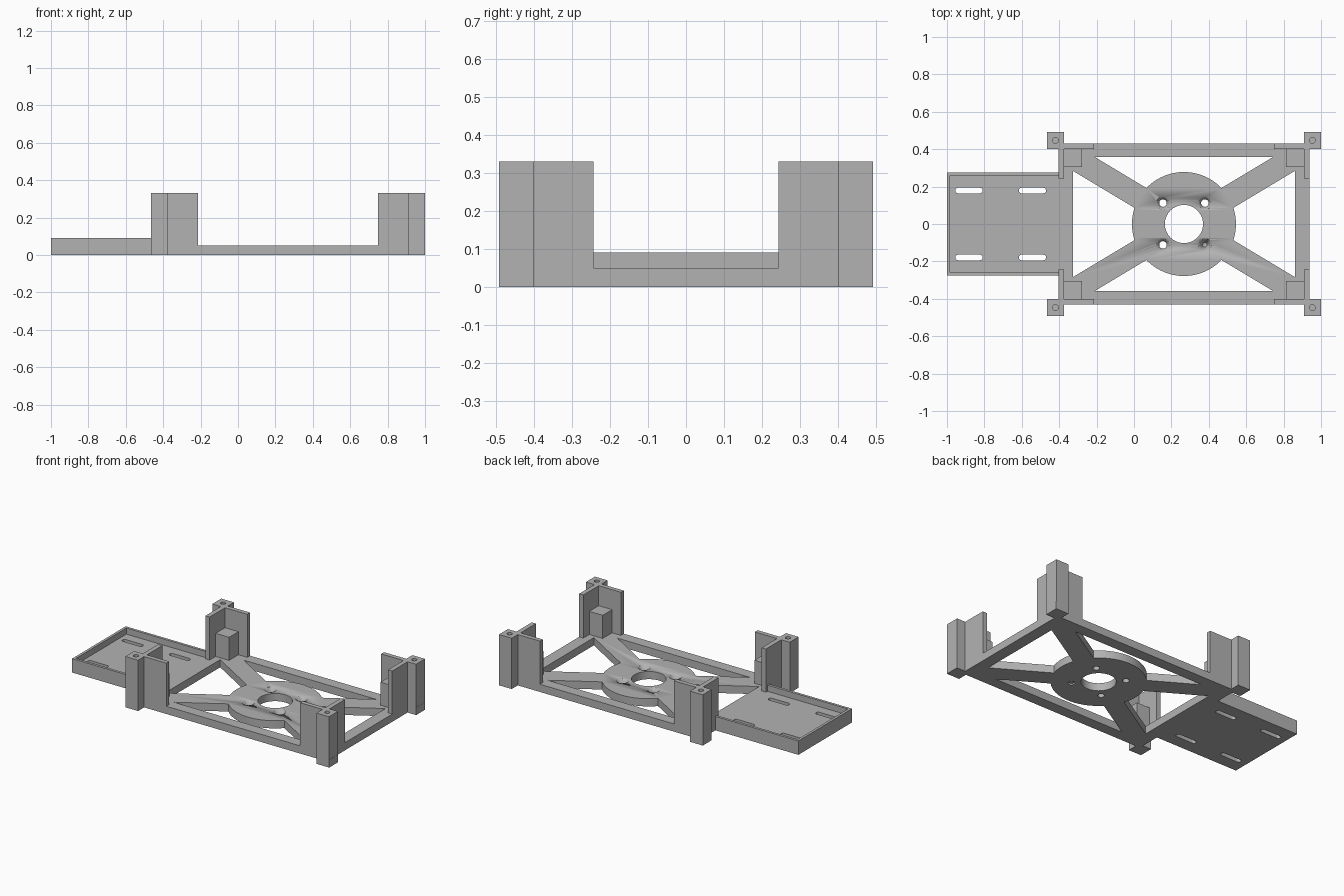
import bpy, bmesh
from math import sin, cos, pi, asin, atan2, radians
from mathutils import Matrix

cube = bpy.data.objects.get("Cube")
if cube:
    bpy.data.objects.remove(cube)

grey = bpy.data.materials.new("plain grey")
grey.use_nodes = True
grey.diffuse_color = (0.45, 0.45, 0.45, 1)
grey.node_tree.nodes["Principled BSDF"].inputs["Base Color"].default_value = grey.diffuse_color

CX = 0.267                      # centre of the frame
FLOOR, RIM, TOP = 0.05, 0.09, 0.33


def finish(name, mesh):
    mesh.materials.clear()
    mesh.materials.append(grey)
    mesh.shade_smooth()
    mesh.set_sharp_from_angle(angle=radians(30))
    ob = bpy.data.objects.new(name, mesh)
    bpy.context.collection.objects.link(ob)
    return ob


def extrude_profile(name, loops, z0, z1):
    """Solid from an outline; further loops inside it become holes."""
    curve = bpy.data.curves.new(name, 'CURVE')
    curve.dimensions = '2D'
    curve.fill_mode = 'BOTH'
    curve.extrude = (z1 - z0) / 2
    for loop in loops:
        sp = curve.splines.new('POLY')
        sp.points.add(len(loop) - 1)
        for p, (x, y) in zip(sp.points, loop):
            p.co = (x, y, 0, 1)
        sp.use_cyclic_u = True
    tmp = bpy.data.objects.new(name + "_profile", curve)
    bpy.context.collection.objects.link(tmp)
    deps = bpy.context.evaluated_depsgraph_get()
    mesh = bpy.data.meshes.new_from_object(tmp.evaluated_get(deps))
    bpy.data.objects.remove(tmp)
    bpy.data.curves.remove(curve)
    bm = bmesh.new()
    bm.from_mesh(mesh)
    bmesh.ops.remove_doubles(bm, verts=bm.verts, dist=1e-5)
    bmesh.ops.translate(bm, verts=bm.verts, vec=(0, 0, (z0 + z1) / 2))
    bmesh.ops.recalc_face_normals(bm, faces=bm.faces)
    bm.to_mesh(mesh)
    bm.free()
    return finish(name, mesh)


def arc(x, y, r, a0, a1, n):
    return [(x + r * cos(a0 + (a1 - a0) * i / n), y + r * sin(a0 + (a1 - a0) * i / n))
            for i in range(n + 1)]


def circle(x, y, r, n=32):
    return arc(x, y, r, 0, 2 * pi, n)[:-1]


def slot(x0, x1, y, r):
    return arc(x1 - r, y, r, -pi / 2, pi / 2, 8) + arc(x0 + r, y, r, pi / 2, 1.5 * pi, 8)


def flip(loop, sx, sy):
    """Mirror a loop about the frame centre."""
    return [(CX + sx * (x - CX), sy * y) for x, y in loop]


# Base plate outline: tray floor, frame and post feet
half = [(-1, .275), (-.404, .275), (-.404, .401), (-.465, .401), (-.465, .492),
        (-.374, .492), (-.374, .43), (.908, .43), (.908, .492), (1, .492),
        (1, .401), (.938, .401)]
loops = [half + [(x, -y) for x, y in reversed(half)]]

# Openings between the diagonal spokes and around the hub
R, W, A = 0.278, 0.062, atan2(0.6, 1)
IX, IY = 0.594, 0.358
B = asin(W / R)
tx = (IY - W * cos(A)) / sin(A) * cos(A) - W * sin(A)
ty = (IX - W * sin(A)) / cos(A) * sin(A) - W * cos(A)
back = arc(CX, 0, R, A + B, pi - A - B, 24) + [(CX - tx, IY), (CX + tx, IY)]
side = arc(CX, 0, R, B - A, A - B, 16) + [(CX + IX, ty), (CX + IX, -ty)]
loops += [back, flip(back, 1, -1), side, flip(side, -1, 1)]

# Hub hole, bolt holes and tray slots
bolts = [(CX + sx * .112, sy * .112) for sx in (-1, 1) for sy in (-1, 1)]
loops.append(circle(CX, 0, .102, 64))
loops += [circle(x, y, .02) for x, y in bolts]
loops += [slot(x, x + .146, s * .179, .015) for x in (-.955, -.616) for s in (-1, 1)]
base = extrude_profile("base_plate", loops, 0, FLOOR)

# Countersinks of the bolt holes
bm = bmesh.new()
for x, y in bolts:
    bmesh.ops.create_cone(bm, cap_ends=True, segments=32, radius1=.012, radius2=.04,
                          depth=.056, matrix=Matrix.Translation((x, y, .032)))
cut_mesh = bpy.data.meshes.new("countersink_cutter")
bm.to_mesh(cut_mesh)
bm.free()
cutter = finish("countersink_cutter", cut_mesh)
cutter.hide_render = True
cutter.hide_viewport = True
cutter.display_type = 'WIRE'
mod = base.modifiers.new("countersinks", 'BOOLEAN')
mod.operation = 'DIFFERENCE'
mod.solver = 'EXACT'
mod.object = cutter

# Tray rim on three sides
T = 0.017
rim = [(-.404, .275), (-1, .275), (-1, -.275), (-.404, -.275), (-.404, T - .275),
       (T - 1, T - .275), (T - 1, .275 - T), (-.404, .275 - T)]
extrude_profile("tray_rim", [rim], FLOOR, RIM)

# Corner brackets: drilled post with two thin walls, and a support block inside
bracket = [(-.465, .401), (-.465, .492), (-.374, .492), (-.374, .43), (-.214, .43),
           (-.214, .401), (-.374, .401), (-.374, .243), (-.404, .243), (-.404, .401)]
screw_hole = circle(-.42, .447, .016, 24)
block = [(-.374, .401), (-.278, .401), (-.278, .305), (-.374, .305)]
for sx, xname in ((1, "right"), (-1, "left")):
    for sy, yname in ((1, "back"), (-1, "front")):
        tag = f"{yname}_{xname}"
        extrude_profile(f"corner_bracket_{tag}",
                        [flip(bracket, sx, sy), flip(screw_hole, sx, sy)], FLOOR, TOP)
        extrude_profile(f"support_block_{tag}", [flip(block, sx, sy)], FLOOR, 0.2)
